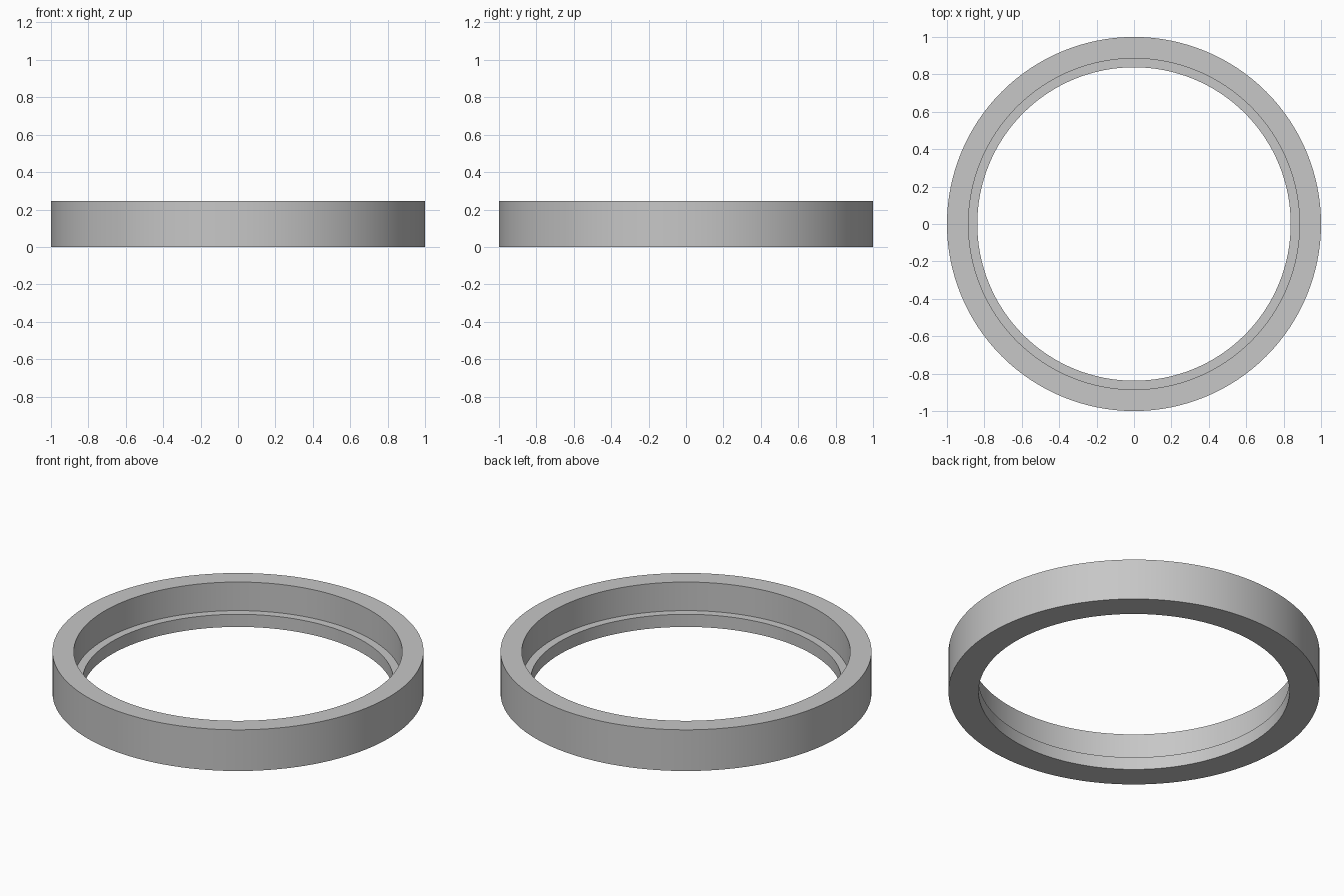
import bpy
import bmesh
from math import tau

cube = bpy.data.objects.get("Cube")
if cube:
    bpy.data.objects.remove(cube, do_unlink=True)

SEGMENTS = 128

# Plain grey finish
grey = bpy.data.materials.new("plain_grey")
grey.use_nodes = True
colour = (0.57, 0.57, 0.57, 1)
grey.diffuse_color = colour
grey.node_tree.nodes["Principled BSDF"].inputs["Base Color"].default_value = colour

# Closed ring section (radius, height): outer wall, rim, inner wall and low ledge
section = [(1, 0), (1, 0.245), (0.885, 0.245),
           (0.885, 0.075), (0.838, 0.075), (0.838, 0)]

# Revolve the section about z
bm = bmesh.new()
points = [bm.verts.new((r, 0, z)) for r, z in section]
edges = [bm.edges.new((p, points[i - 1])) for i, p in enumerate(points)]
bmesh.ops.spin(bm, geom=points + edges, cent=(0, 0, 0), axis=(0, 0, 1),
               angle=tau, steps=SEGMENTS, use_merge=True)
bmesh.ops.remove_doubles(bm, verts=bm.verts, dist=0.0001)
bmesh.ops.recalc_face_normals(bm, faces=bm.faces)
mesh = bpy.data.meshes.new("stepped_ring")
bm.to_mesh(mesh)
bm.free()
mesh.materials.append(grey)

ring = bpy.data.objects.new("stepped_ring", mesh)
bpy.context.collection.objects.link(ring)

# Smooth round walls, sharp rims
bpy.ops.object.select_all(action="DESELECT")
ring.select_set(True)
bpy.context.view_layer.objects.active = ring
bpy.ops.object.shade_smooth_by_angle(angle=0.5)
